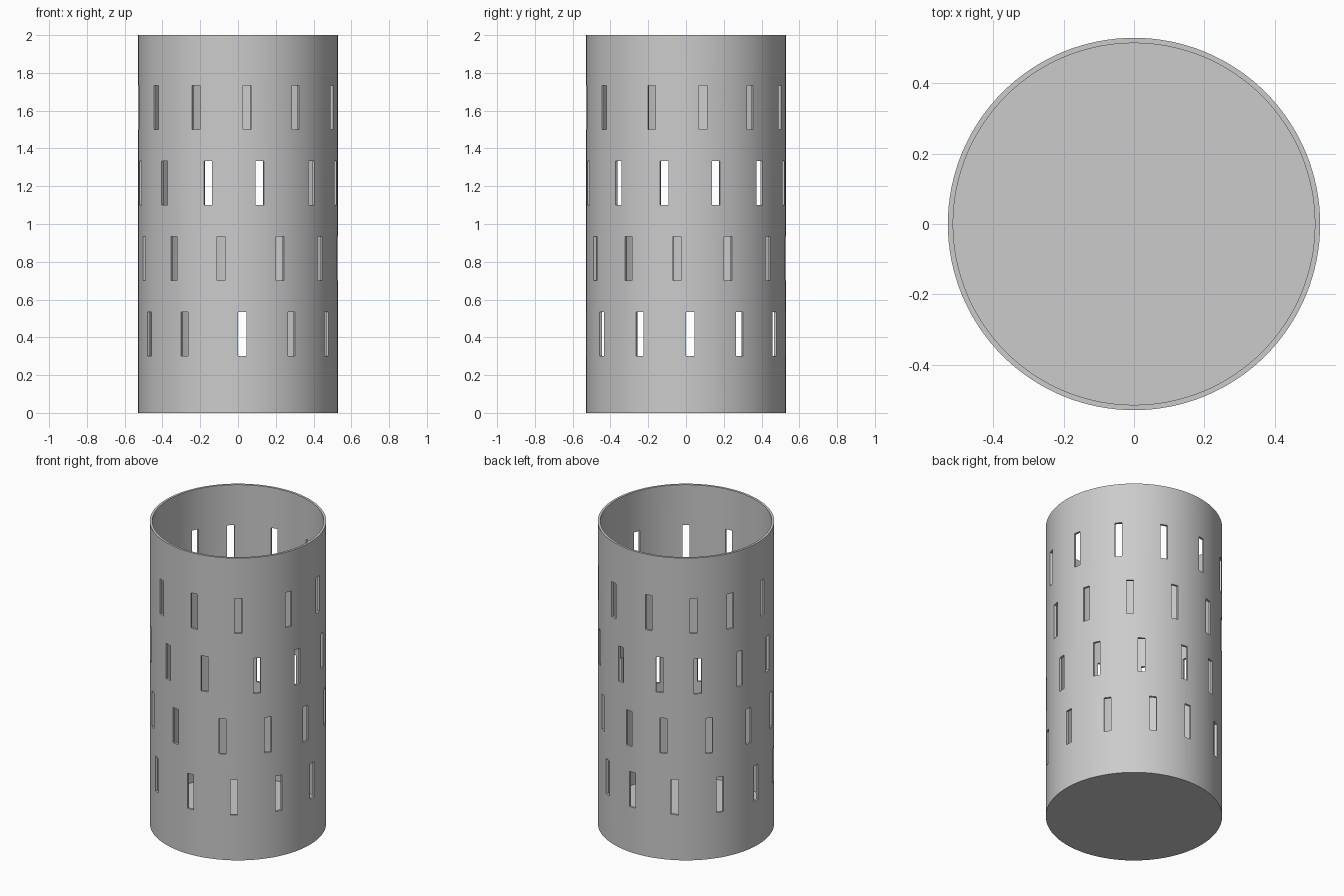
import bpy, bmesh, math
from mathutils import Matrix, Vector

if "Cube" in bpy.data.objects:
    bpy.data.objects.remove(bpy.data.objects["Cube"], do_unlink=True)

OUTER, INNER, HEIGHT, FLOOR = 0.529, 0.514, 2.0, 0.065
SLOT_W, SLOT_H = 0.044, 0.233
SEGMENTS = 128


def make_object(name, bm):
    bmesh.ops.recalc_face_normals(bm, faces=bm.faces)
    mesh = bpy.data.meshes.new(name)
    bm.to_mesh(mesh)
    bm.free()
    obj = bpy.data.objects.new(name, mesh)
    bpy.context.collection.objects.link(obj)
    return obj


# Plain grey material
grey = bpy.data.materials.new("light_grey")
grey.use_nodes = True
colour = (0.6, 0.6, 0.6, 1)
grey.diffuse_color = colour
grey.node_tree.nodes["Principled BSDF"].inputs["Base Color"].default_value = colour

# Open-topped cup turned from a wall and floor profile
bm = bmesh.new()
profile = [(0, 0), (OUTER, 0), (OUTER, HEIGHT), (INNER, HEIGHT), (INNER, FLOOR), (0, FLOOR)]
verts = [bm.verts.new((r, 0, z)) for r, z in profile]
edges = [bm.edges.new(pair) for pair in zip(verts, verts[1:])]
bmesh.ops.spin(bm, geom=verts + edges, cent=(0, 0, 0), axis=(0, 0, 1),
               angle=math.tau, steps=SEGMENTS, use_duplicate=False)
bmesh.ops.remove_doubles(bm, verts=bm.verts, dist=0.0001)
cup = make_object("slotted_cup", bm)
cup.data.materials.append(grey)

# Slot cutters: six straight cuts through both walls per row, each row turned further
bm = bmesh.new()
for row in range(4):
    z = 0.3 + 0.4 * row + SLOT_H / 2
    for cut in range(6):
        turn = Matrix.Rotation(math.radians(-90 + 22.5 * row + 30 * cut), 4, "Z")
        for side in (-1, 1):
            place = Matrix.Translation(Vector((side * 0.52, SLOT_W / 2, z)))
            size = Matrix.Diagonal((0.14, SLOT_W, SLOT_H, 1))
            bmesh.ops.create_cube(bm, size=1, matrix=turn @ place @ size)
cutter = make_object("slot_cutter", bm)
cutter.hide_render = True

# Cut the slots, then discard the cutter
boolean = cup.modifiers.new("slots", "BOOLEAN")
boolean.operation = "DIFFERENCE"
boolean.solver = "EXACT"
boolean.object = cutter
bpy.ops.object.select_all(action="DESELECT")
cup.select_set(True)
bpy.context.view_layer.objects.active = cup
bpy.ops.object.modifier_apply(modifier=boolean.name)
bpy.data.objects.remove(cutter, do_unlink=True)

# Smooth walls with crisp rims and slot edges
bpy.ops.object.shade_smooth_by_angle(angle=math.radians(30))
